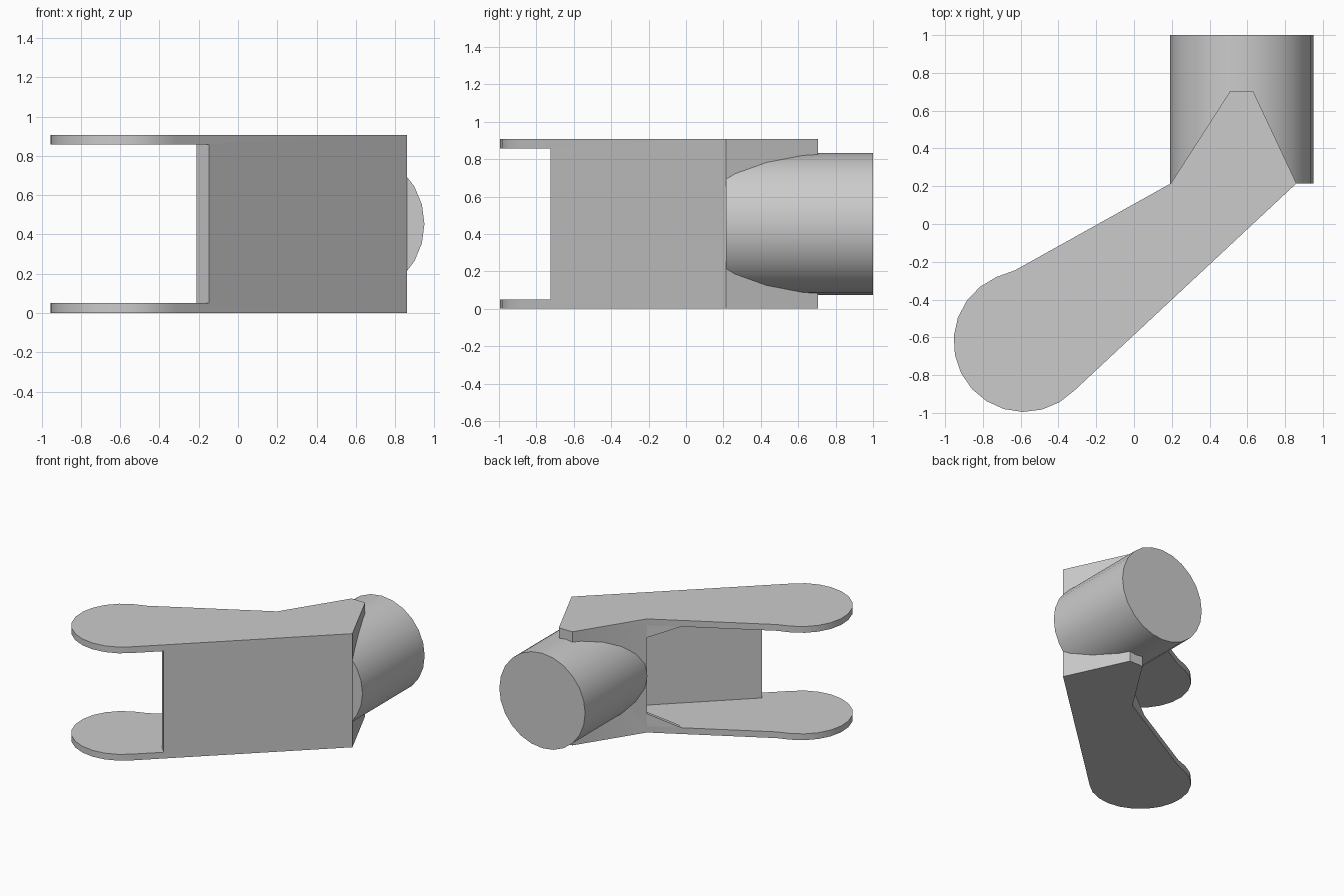
import bpy, bmesh, math
from mathutils import Vector

cube = bpy.data.objects.get("Cube")
if cube:
    bpy.data.objects.remove(cube, do_unlink=True)

grey = bpy.data.materials.new("plain grey")
grey.use_nodes = True
colour = (0.6, 0.6, 0.6, 1)
grey.diffuse_color = colour
grey.node_tree.nodes["Principled BSDF"].inputs["Base Color"].default_value = colour

HEIGHT, PLATE = 0.907, 0.05


def prism(name, base, sweep):
    """Extrude a closed planar loop of 3D points along a vector."""
    bm = bmesh.new()
    face = bm.faces.new([bm.verts.new(p) for p in base])
    new = bmesh.ops.extrude_face_region(bm, geom=[face], use_keep_orig=True)["geom"]
    bmesh.ops.translate(bm, vec=sweep, verts=[v for v in new if isinstance(v, bmesh.types.BMVert)])
    bmesh.ops.recalc_face_normals(bm, faces=bm.faces)
    mesh = bpy.data.meshes.new(name)
    bm.to_mesh(mesh)
    bm.free()
    obj = bpy.data.objects.new(name, mesh)
    bpy.context.collection.objects.link(obj)
    mesh.materials.append(grey)
    return obj


def smooth(obj):
    bpy.ops.object.select_all(action="DESELECT")
    obj.select_set(True)
    bpy.context.view_layer.objects.active = obj
    bpy.ops.object.shade_smooth_by_angle(angle=math.radians(30))


# Bracket outline: pointed end, straight sides, rounded fork end
corner, fork_start = Vector((0.195, 0.215, 0)), Vector((-0.63, -0.245, 0))
outline = [(0.86, 0.215), (0.63, 0.705), (0.51, 0.705), corner.xy, fork_start.xy]
for i in range(14):
    a = math.radians(113 + i * (316 - 113) / 13)
    outline.append((-0.583 + 0.372 * math.cos(a), -0.623 + 0.372 * math.sin(a)))
bracket = prism("bracket", [(x, y, 0) for x, y in outline], (0, 0, HEIGHT))

# Pocket that leaves two plates, a side wall and the solid end
pocket = [(-0.21, -0.66), (0.716, 0.215), corner.xy, (0.1, 0.4),
          (-1.2, 0.1), (-1.2, -1.2), (0.1, -0.99)]
cutter = prism("pocket_cutter", [(x, y, PLATE) for x, y in pocket], (0, 0, HEIGHT - 2 * PLATE))
cutter.hide_render = True
cut = bracket.modifiers.new("pocket", "BOOLEAN")
cut.operation, cut.solver, cut.object = "DIFFERENCE", "EXACT", cutter
bpy.context.view_layer.objects.active = bracket
bpy.ops.object.modifier_apply(modifier="pocket")
bpy.data.objects.remove(cutter, do_unlink=True)
smooth(bracket)

# Small gussets where the plates meet the solid end
along = (fork_start - corner).normalized()
inward = Vector((-along.y, along.x, 0)) * 0.03
for side, z, rise in (("lower", PLATE, 0.1), ("upper", HEIGHT - PLATE, -0.1)):
    foot = corner + Vector((0, 0, z))
    prism(side + "_gusset", [foot, foot + along * 0.25, foot + Vector((0, 0, rise))], inward)

# Round stub shaft
bpy.ops.mesh.primitive_cylinder_add(vertices=24, radius=0.379, depth=0.785,
                                    location=(0.57, 0.6075, 0.4535),
                                    rotation=(math.radians(90), 0, 0))
shaft = bpy.context.object
shaft.name = "stub_shaft"
shaft.data.materials.append(grey)
smooth(shaft)
